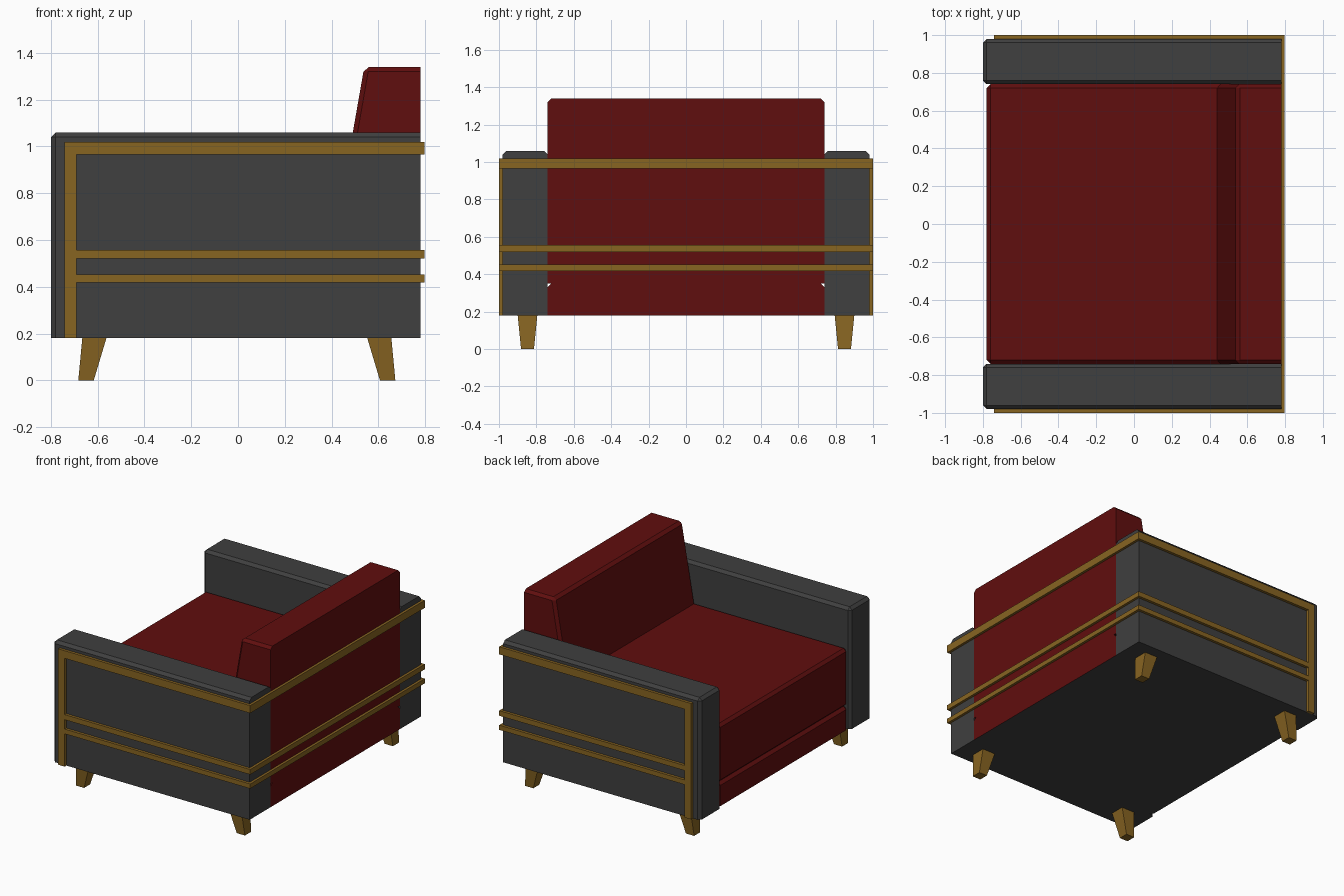
import bpy, bmesh

if "Cube" in bpy.data.objects:
    bpy.data.objects.remove(bpy.data.objects["Cube"])


def material(name, rgb):
    m = bpy.data.materials.new(name)
    m.diffuse_color = (*rgb, 1)
    m.use_nodes = True
    m.node_tree.nodes["Principled BSDF"].inputs["Base Color"].default_value = m.diffuse_color
    return m


GREY = material("charcoal fabric", (0.050, 0.050, 0.050))
RED = material("dark red fabric", (0.118, 0.0044, 0.0044))
GOLD = material("brass wood", (0.245, 0.128, 0.0155))

BACK_X, FLOOR_Z, INNER_Y = 0.78, 0.18, 0.74


def prism(name, profile, y0, y1, mat, bevel=0.0, flat_z=None):
    """Extrude an (x, z) profile along y; chamfer all but the back and base edges."""
    bm = bmesh.new()
    face = bm.faces.new([bm.verts.new((x, y0, z)) for x, z in profile])
    ext = bmesh.ops.extrude_face_region(bm, geom=[face])
    verts = [v for v in ext["geom"] if isinstance(v, bmesh.types.BMVert)]
    bmesh.ops.translate(bm, verts=verts, vec=(0, y1 - y0, 0))
    bmesh.ops.recalc_face_normals(bm, faces=bm.faces)
    if bevel:
        def kept(e):
            back = all(v.co.x > BACK_X - 0.001 for v in e.verts)
            base = flat_z is not None and all(v.co.z < flat_z + 0.001 for v in e.verts)
            return back or base
        bmesh.ops.bevel(bm, geom=[e for e in bm.edges if not kept(e)], offset=bevel,
                        segments=1, profile=0.5, affect='EDGES', clamp_overlap=True)
    me = bpy.data.meshes.new(name)
    bm.to_mesh(me)
    bm.free()
    me.materials.append(mat)
    ob = bpy.data.objects.new(name, me)
    bpy.context.collection.objects.link(ob)
    return ob


def box(name, x0, x1, y0, y1, z0, z1, mat, bevel=0.0, flat_z=None):
    return prism(name, [(x0, z0), (x1, z0), (x1, z1), (x0, z1)], y0, y1, mat, bevel, flat_z)


def leg(name, sx, sy):
    """Splayed, tapered square leg."""
    bm = bmesh.new()
    rings = []
    for z, x0, x1, y0, y1 in ((0, 0.612, 0.678, 0.813, 0.882),
                              (FLOOR_Z, 0.558, 0.661, 0.795, 0.90)):
        rings.append([bm.verts.new((sx * x - 0.005, sy * y, z))
                      for x, y in ((x0, y0), (x1, y0), (x1, y1), (x0, y1))])
    low, high = rings
    bm.faces.new(low)
    bm.faces.new(high)
    for i in range(4):
        j = (i + 1) % 4
        bm.faces.new((low[i], low[j], high[j], high[i]))
    bmesh.ops.recalc_face_normals(bm, faces=bm.faces)
    me = bpy.data.meshes.new(name)
    bm.to_mesh(me)
    bm.free()
    me.materials.append(GOLD)
    bpy.context.collection.objects.link(bpy.data.objects.new(name, me))


# Seat base, with a charcoal underside
base = box("seat_base", -0.78, BACK_X, -INNER_Y, INNER_Y, FLOOR_Z, 0.35, RED, 0.02, FLOOR_Z)
base.data.materials.append(GREY)
for p in base.data.polygons:
    if p.normal.z < -0.9:
        p.material_index = 1

# Seat cushion
box("seat_cushion", -0.78, 0.60, -INNER_Y, INNER_Y, 0.35, 0.77, RED, 0.02)

# Backrest with sloping front
prism("backrest", [(0.367, 0.35), (BACK_X, 0.35), (BACK_X, 1.34), (0.54, 1.34)],
      -INNER_Y, INNER_Y, RED, 0.02, 0.35)

# Trim bars: bottom and top heights
BARS = {"top": (0.965, 1.02), "middle": (0.52, 0.557), "lower": (0.418, 0.452)}

for side, s in (("left", 1), ("right", -1)):
    # Arm
    y0, y1 = sorted((s * INNER_Y, s * 0.98))
    box(side + "_arm", -0.80, BACK_X, y0, y1, FLOOR_Z, 1.06, GREY, 0.02, FLOOR_Z)
    # Side trim: front post and rails
    y0, y1 = sorted((s * 0.975, s * 1.0))
    box(side + "_trim_post", -0.742, -0.69, y0, y1, FLOOR_Z, 1.02, GOLD)
    for bar, (z0, z1) in BARS.items():
        box(f"{side}_{bar}_rail", -0.69, BACK_X, y0, y1, z0, z1, GOLD)
    # Legs
    for end, sx in (("front", -1), ("rear", 1)):
        leg(f"{side}_{end}_leg", sx, s)

# Rails across the back
for bar, (z0, z1) in BARS.items():
    box(f"back_{bar}_rail", BACK_X, 0.798, -1.0, 1.0, z0, z1, GOLD)
